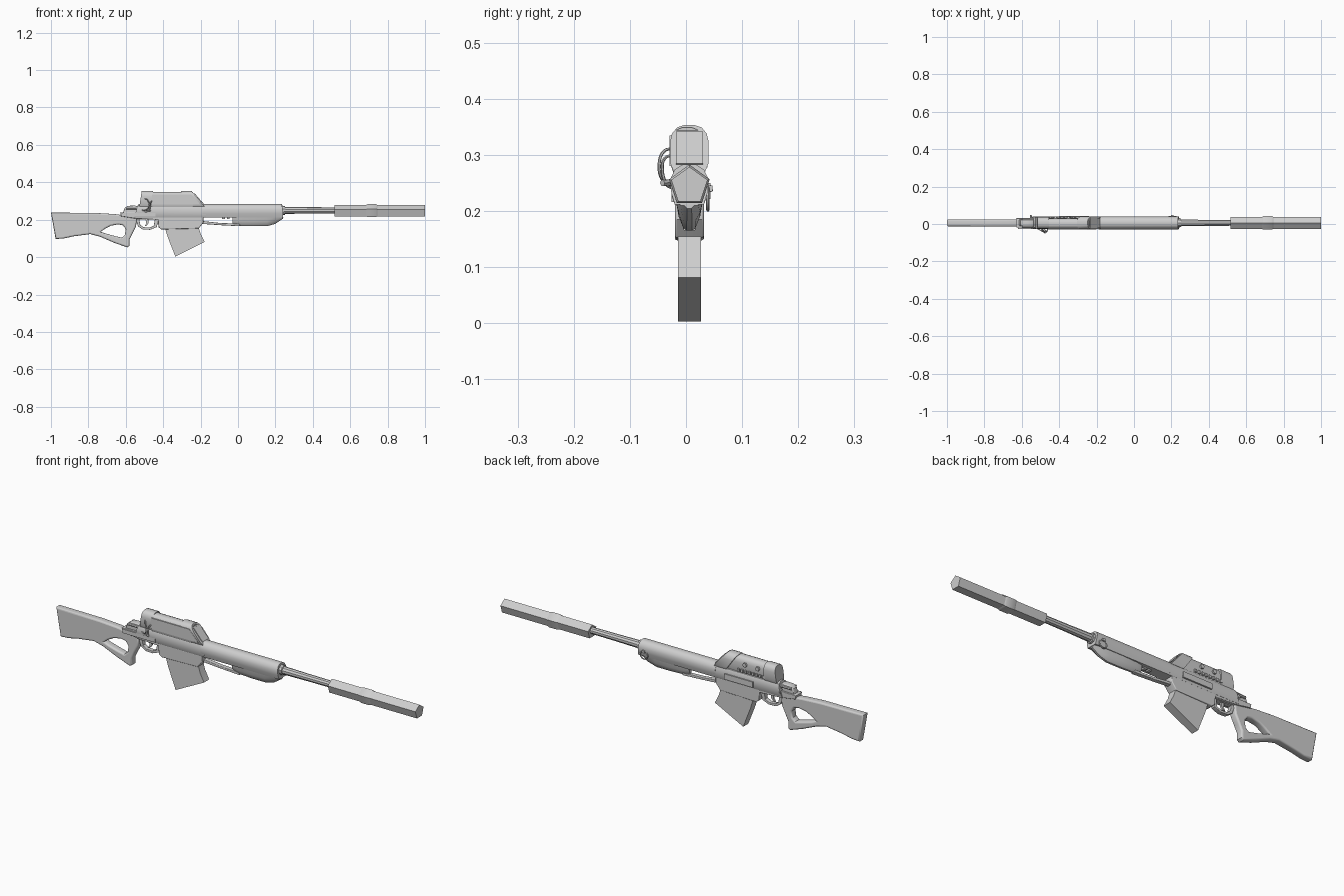
import bpy, bmesh, math
from mathutils import Vector

if "Cube" in bpy.data.objects:
    bpy.data.objects.remove(bpy.data.objects["Cube"])

YC = 0.006  # centre plane of the model
grey = bpy.data.materials.new("plain grey")
grey.diffuse_color = (0.62, 0.62, 0.62, 1)
grey.use_nodes = True
grey.node_tree.nodes["Principled BSDF"].inputs["Base Color"].default_value = grey.diffuse_color


def plate(name, outline, half, bevel=0.0, holes=(), y=YC):
    """Side profile in x/z, extruded across y, with optional holes."""
    cu = bpy.data.curves.new(name, 'CURVE')
    cu.dimensions, cu.fill_mode = '2D', 'BOTH'
    for pts in (outline, *holes):
        sp = cu.splines.new('POLY')
        sp.points.add(len(pts) - 1)
        for p, (x, z) in zip(sp.points, pts):
            p.co = (x, z, 0, 1)
        sp.use_cyclic_u = True
    cu.extrude = half - bevel
    cu.bevel_depth, cu.bevel_resolution, cu.offset = bevel, 2, -bevel
    ob = bpy.data.objects.new(name, cu)
    bpy.context.collection.objects.link(ob)
    ob.location.y, ob.rotation_euler.x = y, math.pi / 2
    cu.materials.append(grey)
    return ob


def loft(name, sections):
    """Bridge closed rings of 3D points and cap both ends."""
    bm = bmesh.new()
    rings = [[bm.verts.new(p) for p in ring] for ring in sections]
    n = len(rings[0])
    for a, b in zip(rings, rings[1:]):
        for i in range(n):
            j = (i + 1) % n
            bm.faces.new((a[i], a[j], b[j], b[i]))
    bm.faces.new(rings[0])
    bm.faces.new(rings[-1])
    bmesh.ops.recalc_face_normals(bm, faces=bm.faces)
    me = bpy.data.meshes.new(name)
    bm.to_mesh(me)
    bm.free()
    me.materials.append(grey)
    ob = bpy.data.objects.new(name, me)
    bpy.context.collection.objects.link(ob)
    return ob


def tube(name, stations, n, z, y=YC):
    """Turned part along x from (x, radius) stations, one corner up."""
    ang = [math.pi / 2 + 2 * math.pi * i / n for i in range(n)]
    return loft(name, [[(x, y + r * math.cos(a), z + r * math.sin(a)) for a in ang]
                       for x, r in stations])


def mirrored(half):
    """Ring from right-half (y, z) points listed top to bottom."""
    return half + [(-y, z) for y, z in reversed(half)]


def prism(name, half, x0, x1, slant0=0, slant1=0, y=YC):
    """Symmetric section along x; the ends may lean with height."""
    ring = mirrored(half)
    top = max(z for _, z in ring)
    return loft(name, [[(x + s * (top - z), y + w, z) for w, z in ring]
                       for x, s in ((x0, slant0), (x1, slant1))])


def box(name, x0, x1, y0, y1, z0, z1):
    return loft(name, [[(x, y0, z0), (x, y1, z0), (x, y1, z1), (x, y0, z1)] for x in (x0, x1)])


def wire(name, pts, r, cyclic=False):
    cu = bpy.data.curves.new(name, 'CURVE')
    cu.dimensions = '3D'
    cu.bevel_depth, cu.bevel_resolution, cu.resolution_u = r, 1, 5
    cu.use_fill_caps = True
    sp = cu.splines.new('BEZIER')
    sp.bezier_points.add(len(pts) - 1)
    for p, co in zip(sp.bezier_points, pts):
        p.co = co
        p.handle_left_type = p.handle_right_type = 'AUTO'
    sp.use_cyclic_u = cyclic
    cu.materials.append(grey)
    ob = bpy.data.objects.new(name, cu)
    bpy.context.collection.objects.link(ob)
    return ob


# Shoulder stock and grip with the thumb hole
plate("stock", [(-1, .238), (-.975, .097), (-.93, .1), (-.88, .111), (-.79, .123), (-.74, .11),
                (-.66, .076), (-.592, .052), (-.58, .06), (-.58, .095), (-.565, .125),
                (-.545, .165), (-.54, .21), (-.6, .222), (-.66, .23), (-.76, .236)],
      .019, .008,
      [[(-.735, .135), (-.71, .152), (-.68, .168), (-.64, .175), (-.615, .17), (-.6, .15),
        (-.605, .118), (-.622, .104), (-.66, .113), (-.71, .127)]])

# Receiver
plate("lower_receiver", [(-.63, .238), (-.625, .218), (-.54, .205), (-.43, .2), (-.19, .2),
                         (-.19, .235), (-.52, .24)], .025, .003)
prism("upper_receiver", [(.012, .28), (.026, .272), (.033, .255), (.031, .225), (.026, .212)],
      -.535, -.17, slant0=-.3)
plate("magazine_well", [(-.43, .215), (-.425, .16), (-.41, .148), (-.21, .153), (-.185, .185),
                        (-.185, .215)], .026, .004)
plate("magazine", [(-.392, .16), (-.375, .105), (-.335, .003), (-.178, .082), (-.2, .125),
                   (-.212, .165)], .0205)
box("side_rail", -.62, -.44, -.026, -.018, .216, .236)
box("ejection_cover", -.4, -.24, .036, .044, .222, .25)

# Trigger and guard
plate("trigger_guard", [(-.55, .21), (-.535, .165), (-.51, .148), (-.47, .146), (-.435, .16),
                        (-.42, .21)], .011, .002,
      [[(-.528, .2), (-.522, .172), (-.505, .16), (-.472, .158), (-.45, .168), (-.445, .2)]])
plate("trigger", [(-.495, .205), (-.49, .18), (-.5, .165), (-.488, .168), (-.478, .182),
                  (-.477, .205)], .005)

# Rear block, hammer and bolt handle
plate("rear_block", [(-.615, .235), (-.607, .262), (-.59, .274), (-.55, .276), (-.52, .262),
                     (-.5, .235)], .017, .004)
for side in (-1, 1):
    tube("block_pin", [(-.6, .007), (-.54, .007)], 8, .262, YC + side * .018)
wire("bolt_handle", [(-.55, .03, .25), (-.55, .04, .245), (-.552, .044, .235)], .005)

# Handguard, forend and lower strut with the open slot
prism("handguard", [(.012, .283), (.026, .274), (.035, .255), (.032, .232), (.026, .212)],
      -.19, .235, slant1=.1)
keel = []
for x, zb, w in ((-.03, .18, .014), (0, .168, .02), (.08, .165, .024), (.155, .165, .024),
                 (.2, .178, .024), (.24, .205, .02)):
    zm = (zb + .216) / 2
    keel.append([(x, YC + u, z) for u, z in
                 mirrored([(w, .218), (w * .8, zm), (w * .45, zb + .005), (w * .2, zb)])])
loft("forend_keel", keel)
plate("lower_strut", [(-.2, .194), (-.2, .178), (-.1, .171), (.01, .165), (.01, .178),
                      (-.1, .183)], .011, .003)
for x in (-.085, -.06):
    box("slot_stud", x, x + .015, YC - .01, YC + .01, .205, .216)

# Sling swivel on the far side
wire("swivel_ring", [(.205 + .02 * math.cos(a), .039, .222 + .02 * math.sin(a))
                     for a in (i * math.pi / 4 for i in range(8))], .003, True)
box("swivel_mount", .198, .212, .03, .047, .235, .246)

# Barrel and five-sided suppressor
tube("barrel", [(.22, .026), (.25, .024), (.252, .019), (.38, .017), (.53, .016)], 10, .25)
tube("suppressor", [(.515, .034), (1, .034)], 5, .245)
tube("suppressor_band", [(.685, .034), (.692, .038), (.738, .038), (.745, .034)], 5, .245)

# Sight housing: rear eyepiece, middle body, slanted front hood
arch = [(.01, .353), (.022, .349), (.031, .338), (.034, .325), (.034, .285), (.028, .27)]
prism("sight_eyepiece", [(w * .93, z) for w, z in arch], -.515, -.455, slant0=-.15)
prism("sight_body", [(w * .85, z - .004) for w, z in arch], -.46, -.24, y=YC - .004)
prism("sight_hood", arch, -.305, -.248, slant0=.7, slant1=.85)
plate("sight_side_panel", [(-.46, .335), (-.46, .28), (-.2, .28), (-.25, .335)], .004, y=-.025)
plate("sight_front_lens", [(-.236, .34), (-.186, .283), (-.183, .285), (-.233, .342)], .024)
box("sight_mount", -.5, -.2, YC - .02, YC + .02, .262, .285)

# Far side rail teeth and adjustment knobs
for i in range(8):
    x = -.46 + i * .02
    box("rail_tooth", x, x + .011, .03, .038, .278, .292)
for x in (-.42, -.35):
    wire("sight_knob", [(x, .028, .318), (x, .039, .318)], .011)

# Near side cables
wire("cable_upper", [(-.5, -.02, .312), (-.485, -.04, .306), (-.475, -.048, .28),
                     (-.485, -.042, .256), (-.52, -.022, .25)], .0028)
wire("cable_lower", [(-.46, -.022, .3), (-.465, -.038, .294), (-.47, -.042, .272),
                     (-.475, -.036, .25), (-.5, -.024, .24)], .0028)
wire("cable_plug", [(-.49, -.022, .252), (-.47, -.042, .25)], .006)

# Convert curves to meshes and smooth the shallow edges
bpy.ops.object.select_all(action='SELECT')
bpy.context.view_layer.objects.active = bpy.context.selected_objects[0]
bpy.ops.object.convert(target='MESH')
bpy.ops.object.shade_smooth_by_angle(angle=math.radians(35))
